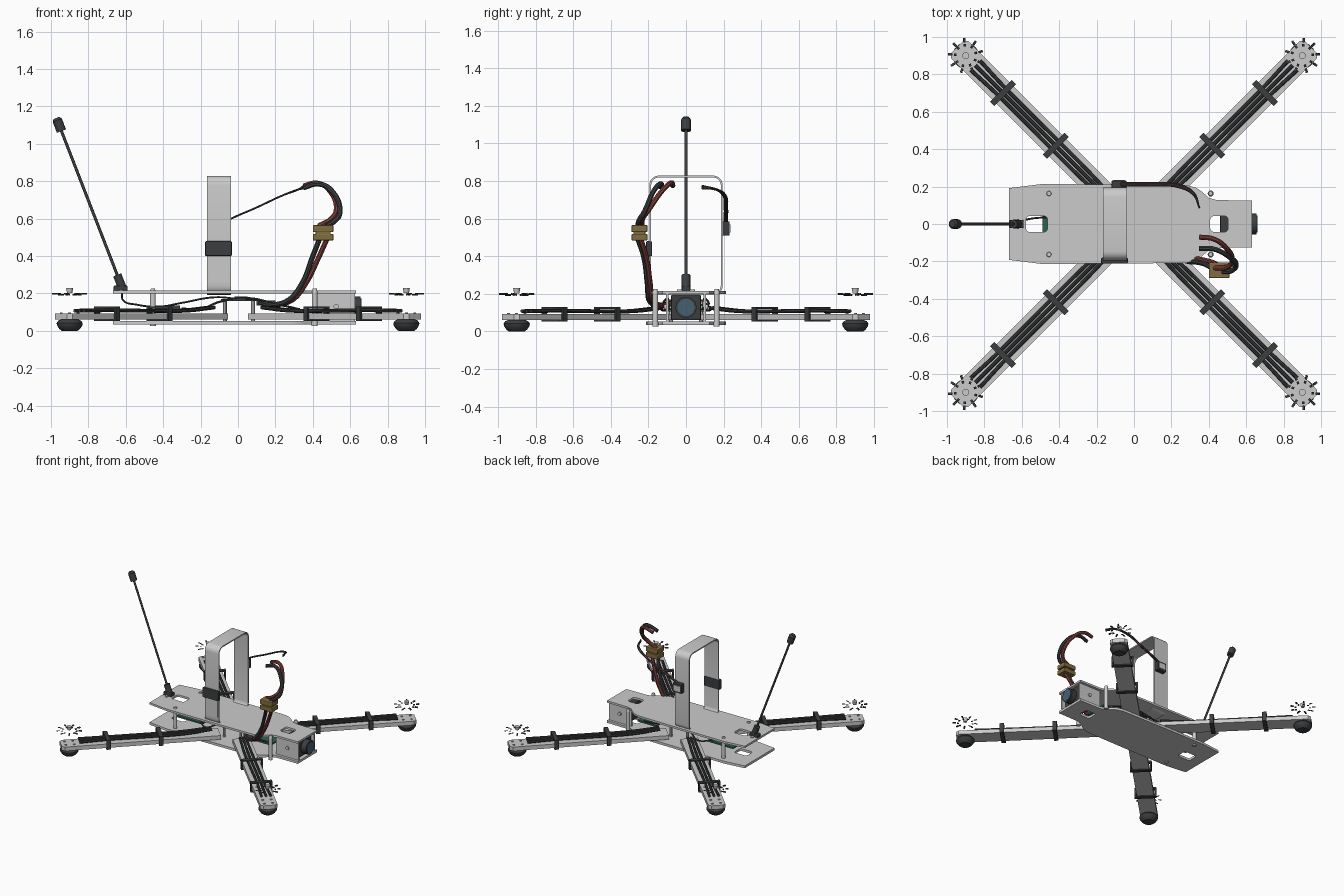
import bpy, bmesh, math
from mathutils import Vector, Matrix

if "Cube" in bpy.data.objects:
    bpy.data.objects.remove(bpy.data.objects["Cube"])


def mat(name, c):
    m = bpy.data.materials.new(name)
    m.diffuse_color = (*c, 1)
    m.use_nodes = True
    m.node_tree.nodes["Principled BSDF"].inputs["Base Color"].default_value = m.diffuse_color
    return m


BLACK = mat("black", (0.045, 0.048, 0.05))
RED = mat("red", (0.22, 0.05, 0.04))
TAN = mat("tan", (0.22, 0.15, 0.05))
GREEN = mat("green", (0.03, 0.12, 0.08))
GLASS = mat("lens_glass", (0.06, 0.12, 0.16))


def link(name, data, m=None):
    ob = bpy.data.objects.new(name, data)
    bpy.context.collection.objects.link(ob)
    if m:
        data.materials.append(m)
    return ob


def smooth(ob):
    bpy.ops.object.select_all(action='DESELECT')
    bpy.context.view_layer.objects.active = ob
    ob.select_set(True)
    if ob.type == 'CURVE':
        bpy.ops.object.convert(target='MESH')
        ob = bpy.context.object
    bpy.ops.object.shade_smooth_by_angle(angle=math.radians(35))
    return ob


def boxes(name, items, m=None, frame=Matrix(), bevel=0):
    """items: (x0,x1,y0,y1,z0,z1) bounds joined in one object"""
    bm = bmesh.new()
    for x0, x1, y0, y1, z0, z1 in items:
        M = Matrix.Translation(((x0+x1)/2, (y0+y1)/2, (z0+z1)/2)) @ Matrix.Diagonal((x1-x0, y1-y0, z1-z0, 1))
        bmesh.ops.create_cube(bm, size=1, matrix=frame @ M)
    me = bpy.data.meshes.new(name)
    bm.to_mesh(me)
    ob = link(name, me, m)
    if bevel:
        b = ob.modifiers.new("bevel", 'BEVEL')
        b.width, b.segments = bevel, 2
    return ob


def rod(name, a, b, r, m=None, r2=None, n=16):
    a, b = Vector(a), Vector(b)
    bm = bmesh.new()
    M = Matrix.Translation((a+b)/2) @ (b-a).to_track_quat('Z', 'Y').to_matrix().to_4x4()
    bmesh.ops.create_cone(bm, cap_ends=True, segments=n, radius1=r, radius2=r if r2 is None else r2,
                          depth=(b-a).length, matrix=M)
    me = bpy.data.meshes.new(name)
    bm.to_mesh(me)
    return smooth(link(name, me, m))


def plate(name, loops, z0, z1, frame=Matrix(), m=None):
    """Flat plate from an outline followed by hole outlines"""
    cu = bpy.data.curves.new(name, 'CURVE')
    cu.dimensions, cu.fill_mode, cu.extrude = '2D', 'BOTH', (z1-z0)/2
    for pts in loops:
        s = cu.splines.new('POLY')
        s.points.add(len(pts)-1)
        for p, q in zip(s.points, pts):
            p.co = (*q, 0, 1)
        s.use_cyclic_u = True
    ob = link(name, cu, m)
    ob.matrix_world = frame @ Matrix.Translation((0, 0, (z0+z1)/2))
    return smooth(ob)


def wire(name, pts, r, m=BLACK):
    cu = bpy.data.curves.new(name, 'CURVE')
    cu.dimensions, cu.bevel_depth, cu.bevel_resolution = '3D', r, 2
    cu.use_fill_caps, cu.resolution_u = True, 8
    s = cu.splines.new('BEZIER')
    s.bezier_points.add(len(pts)-1)
    for p, q in zip(s.bezier_points, pts):
        p.co = q
        p.handle_left_type = p.handle_right_type = 'AUTO'
    return smooth(link(name, cu, m))


def rrect(cx, cy, w, h, r, n=5):
    out = []
    for k, (sx, sy) in enumerate([(1, 1), (-1, 1), (-1, -1), (1, -1)]):
        for i in range(n+1):
            a = math.pi/2*(k+i/n)
            out.append((cx+sx*(w/2-r)+r*math.cos(a), cy+sy*(h/2-r)+r*math.sin(a)))
    return out


# top and bottom plates with slots
half = [(0.63, 0.125), (0.44, 0.128), (0.40, 0.14), (0.36, 0.175), (0.33, 0.195), (0.28, 0.208),
        (-0.10, 0.212), (-0.50, 0.213), (-0.668, 0.192)]
outline = half + [(x, -y) for x, y in reversed(half)]
slots = [rrect(-0.52, 0, 0.115, 0.085, 0.02), rrect(0.455, 0, 0.095, 0.085, 0.02)]
plate("top_plate", [outline]+slots, 0.2, 0.216)
plate("bottom_plate", [outline]+slots, 0.035, 0.054)

# standoffs and screws
for sx in (-0.455, 0.41):
    for s in (-1, 1):
        y = 0.163*s
        rod("standoff", (sx, y, 0.05), (sx, y, 0.205), 0.015)
        rod("screw", (sx, y, 0.205), (sx, y, 0.226), 0.016, r2=0.011)
        rod("lower_screw", (sx, y, 0.027), (sx, y, 0.05), 0.016)
for s in (-1, 1):
    rod("mount_screw", (-0.625, 0.035*s, 0.21), (-0.625, 0.035*s, 0.222), 0.012)

# arms with motors, straps and motor wires
motor_profile = [(0, 0), (0.042, 0), (0.055, 0.01), (0.068, 0.03), (0.07, 0.042), (0.062, 0.054), (0.045, 0.062), (0, 0.062)]
D = 0.9*math.sqrt(2)
for k in range(4):
    F = Matrix.Rotation(math.radians(45+90*k), 4, 'Z')
    E, w, c = D+0.065, 0.065, 0.02
    plate("arm", [[(0.14, -w), (E-c, -w), (E, -w+c), (E, w-c), (E-c, w), (0.14, w)]], 0.06, 0.092, F)
    boxes("arm_strap", [b for d in (0.592, 0.99) for b in (
        (d-.016, d+.016, -.082, .082, .120, .130), (d-.016, d+.016, -.082, .082, .052, .060),
        (d-.016, d+.016, -.082, -.070, .052, .130), (d-.016, d+.016, .070, .082, .052, .130))], BLACK, F)
    for o in (-0.027, 0, 0.027):
        wire("motor_wire", [F @ Vector(p) for p in ((0.2, o*.8, .125), (0.42, o, .108), (0.7, o, .108),
                            (1.0, o, .110), (1.2, o*1.3, .108))], 0.010)
    bm = bmesh.new()
    M = F @ Matrix.Translation((D, 0, 0))
    vs = [bm.verts.new(M @ Vector((r, 0, z))) for r, z in motor_profile]
    es = [bm.edges.new(e) for e in zip(vs, vs[1:])]
    bmesh.ops.spin(bm, geom=vs+es, cent=M.translation, axis=(0, 0, 1), angle=math.tau, steps=24)
    bmesh.ops.remove_doubles(bm, verts=bm.verts, dist=1e-5)
    bmesh.ops.recalc_face_normals(bm, faces=bm.faces)
    me = bpy.data.meshes.new("motor")
    bm.to_mesh(me)
    smooth(link("motor", me, BLACK))
    # shaft nut, arm screws and ring of small fins above the motor
    p = M.translation
    rod("shaft_nut", p+Vector((0, 0, .203)), p+Vector((0, 0, .23)), 0.014, r2=0.019)
    fins = bmesh.new()
    for i in range(9):
        R = M @ Matrix.Rotation(math.tau*i/9, 4, 'Z')
        for r, z, l in ((0.083, 0.199, 0.024), (0.056, 0.194, 0.014)):
            bmesh.ops.create_cube(fins, size=1, matrix=R @ Matrix.Translation((r, 0, z)) @
                                  Matrix.Rotation(0.35, 4, 'X') @ Matrix.Diagonal((l, 0.012, 0.005, 1)))
    me = bpy.data.meshes.new("motor_fins")
    fins.to_mesh(me)
    link("motor_fins", me, BLACK)
    for a in range(4):
        q = M @ Matrix.Rotation(math.tau*(a+.5)/4, 4, 'Z') @ Vector((0.045, 0, 0.09))
        rod("motor_screw", q, q+Vector((0, 0, .008)), 0.008, n=8)

# battery strap loop and buckle
X = Matrix(((0, 0, 1, 0), (1, 0, 0, 0), (0, 1, 0, 0), (0, 0, 0, 1)))
plate("battery_strap", [rrect(0, 0.511, 0.39, 0.636, 0.05), rrect(0, 0.511, 0.37, 0.616, 0.04)], -0.165, -0.038, X)
boxes("strap_tail", [(-0.157, -0.046, -0.203, -0.195, 0.26, 0.44)])
boxes("strap_buckle", [(-0.176, -0.033, -0.212, -0.18, 0.40, 0.48)], BLACK, bevel=0.006)

# receiver antenna
u = Vector((-0.345, 0, 0.89)).normalized()
a0 = Vector((-0.615, 0, 0.22))
boxes("antenna_mount", [(-0.665, -0.59, -0.022, 0.022, 0.21, 0.242)], BLACK, bevel=0.005)
rod("antenna_base", a0, a0+u*0.085, 0.023, BLACK)
rod("antenna_rod", a0, a0+u*0.93, 0.008, BLACK)
rod("antenna_tip", a0+u*0.91, a0+u*0.972, 0.026, BLACK)
rod("antenna_tip_cap", a0+u*0.972, a0+u*0.985, 0.026, BLACK, 0.016)
wire("antenna_lead", [(-0.62, 0, .21), (-0.615, 0.01, .165), (-0.54, 0.03, .14), (-0.42, 0.03, .13),
                      (-0.3, 0.0, .15), (-0.12, -0.03, .18), (0.0, 0, .17)], 0.005)

# camera with side plates
boxes("camera_side_plate", [(0.42, 0.625, s*.1-.006, s*.1+.006, 0.054, 0.2) for s in (-1, 1)])
for s in (-1, 1):
    rod("camera_screw", (0.525, .1*s, .13), (0.525, .116*s, .13), 0.014)
boxes("camera_body", [(0.46, 0.61, -0.08, 0.08, 0.06, 0.196)], BLACK, bevel=0.008)
rod("camera_lens_barrel", (0.6, 0, .128), (0.655, 0, .128), 0.056, BLACK, n=24)
rod("camera_lens", (0.65, 0, .128), (0.659, 0, .128), 0.045, GLASS, n=24)

# electronics between the plates
boxes("video_board", [(-0.49, -0.26, -0.09, 0.09, 0.105, 0.118)], GREEN)
boxes("video_chip", [(-0.44, -0.31, -0.06, 0.06, 0.118, 0.135)], BLACK)
boxes("power_board", [(0.2, 0.37, -0.1, 0.1, 0.105, 0.118), (0.1, 0.22, -0.09, 0.09, 0.135, 0.145)], GREEN)
boxes("flight_board", [(-0.09, 0.1, -0.1, 0.1, 0.16, 0.17), (-0.02, 0.05, -0.04, 0.04, 0.17, 0.185),
                       (0.1, 0.2, -0.08, 0.08, 0.145, 0.162)], BLACK)
for sx in (-.07, .08):
    for s in (-1, 1):
        rod("board_post", (sx, .08*s, .05), (sx, .08*s, .16), 0.01, n=8)
for s in (-1, 1):
    wire("signal_wire", [(-0.3, .06*s, .12), (-0.2, .13*s, .115), (-0.1, .1*s, .155), (0.05, .1*s, .175),
                         (0.2, .12*s, .145), (0.33, .08*s, .115)], 0.006)

# power connector and its leads
boxes("power_connector", [(0.40, 0.51, -0.29, -0.205, 0.483, 0.519), (0.40, 0.51, -0.29, -0.205, 0.528, 0.566),
                          (0.415, 0.495, -0.28, -0.215, 0.50, 0.55)], TAN, bevel=0.006)
wire("battery_lead_red", [(0.43, -.235, .56), (0.5, -.23, .6), (0.525, -.2, .645), (0.49, -.125, .75), (0.425, -.08, .79), (0.35, -.07, .775)], 0.014, RED)
wire("battery_lead_black", [(0.475, -.255, .56), (0.52, -.25, .59), (0.545, -.225, .63), (0.50, -.17, .75), (0.43, -.135, .785), (0.35, -.13, .765)], 0.014)
wire("board_lead_red", [(0.475, -.24, .49), (0.43, -.21, .39), (0.36, -.19, .25), (0.29, -.178, .165), (0.2, -.13, .14), (0.14, -.06, .15)], 0.014, RED)
wire("board_lead_black", [(0.435, -.255, .49), (0.40, -.225, .4), (0.34, -.205, .25), (0.27, -.195, .165), (0.18, -.15, .14), (0.12, -.08, .15)], 0.014)

# balance plug and its leads
boxes("balance_plug", [(-0.12, -0.04, 0.192, 0.232, 0.51, 0.585)], BLACK, bevel=0.005)
boxes("balance_plug_face", [(-0.11, -0.05, 0.2, 0.236, 0.525, 0.57)])
for i, m in enumerate((BLACK, RED, BLACK)):
    o = 0.007*(i-1)
    wire("balance_lead", [(-0.08, .212+o, .575), (-0.04, .212+o, .598), (0.1, .212+o, .66), (0.24, .203+o, .725),
                          (0.32, .16+o, .755), (0.35, .085, .768+o)], 0.005, m)
